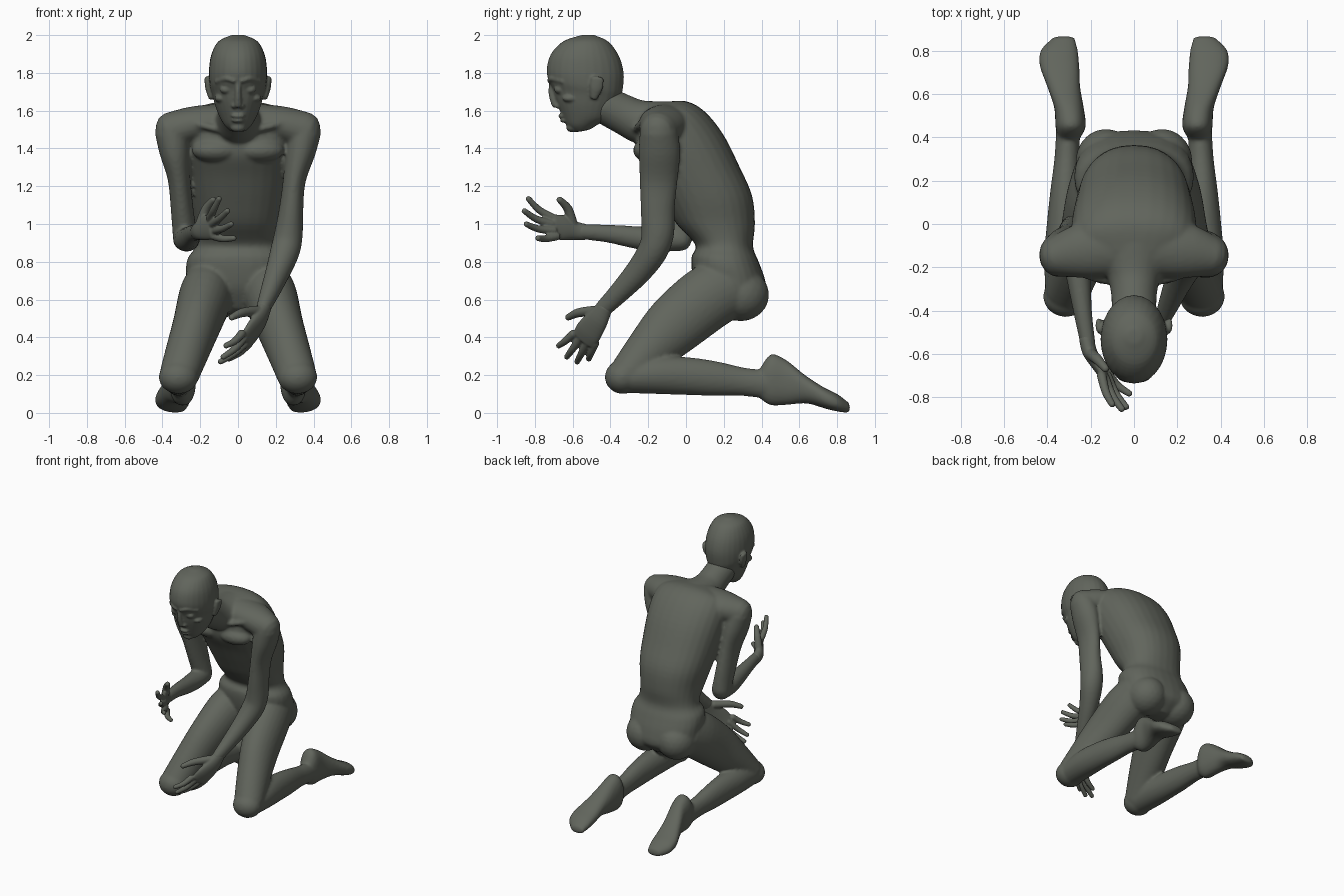
import bpy, bmesh, math
from mathutils import Vector as V, Matrix

clay = bpy.data.materials.new("dark grey green")
clay.diffuse_color = (0.12, 0.13, 0.108, 1)


def loft(bm, rings, p=2.0, cap=0.8, n=28, sub=4):
    """Skin over smoothed oval rings (centre, half axis, half axis) with domed ends."""
    out = []
    for i in range(len(rings) - 1):
        q = [rings[max(0, min(len(rings) - 1, i + k))] for k in (-1, 0, 1, 2)]
        for j in range(sub + (i == len(rings) - 2)):
            t = j / sub
            out.append([0.5 * (2 * b + (c - a) * t + (2 * a - 5 * b + 4 * c - d) * t * t
                               + (3 * b - a - 3 * c + d) * t ** 3) for a, b, c, d in zip(*q)])

    def dome(r, nxt):
        d = (r[0] - nxt[0]).normalized() * min(r[1].length, r[2].length) * cap
        return [[r[0] + d * math.sin(w), r[1] * math.cos(w), r[2] * math.cos(w)]
                for w in (0.5, 1.0, 1.4)]
    out = dome(out[0], out[1])[::-1] + out + dome(out[-1], out[-2])
    loops = []
    for c, u, v in out:
        ring = []
        for k in range(n):
            x, y = math.cos(2 * math.pi * k / n), math.sin(2 * math.pi * k / n)
            x, y = (math.copysign(abs(w) ** (2 / p), w) for w in (x, y))
            ring.append(bm.verts.new(c + u * x + v * y))
        loops.append(ring)
    for a, b in zip(loops, loops[1:]):
        for k in range(n):
            bm.faces.new((a[k], a[(k + 1) % n], b[(k + 1) % n], b[k]))
    bm.faces.new(loops[0])
    bm.faces.new(loops[-1][::-1])


def tube(bm, pts, hint=(1, 0, 0), s=1, cap=0.8):
    """Limb along points (x, y, z, half width, half depth); s mirrors in x."""
    cs = [V((s * p[0], p[1], p[2])) for p in pts]
    rings = []
    for i, p in enumerate(pts):
        t = (cs[min(i + 1, len(cs) - 1)] - cs[max(i - 1, 0)]).normalized()
        u = V(hint)
        u = (u - t * u.dot(t)).normalized()
        rings.append((cs[i], u * p[3], t.cross(u) * p[4]))
    loft(bm, rings, cap=cap)


def bands(bm, rows, p=2.0, cap=0.3, s=1):
    """Form from side-view sections: (y, z) to (y, z), half width, centre x."""
    rings = []
    for y0, z0, y1, z1, w, cx in rows:
        f, b = V((s * cx, y0, z0)), V((s * cx, y1, z1))
        rings.append(((f + b) / 2, V((w, 0, 0)), (b - f) / 2))
    loft(bm, rings, p, cap)


def ball(bm, c, r):
    bmesh.ops.create_icosphere(bm, subdivisions=3, radius=1,
                               matrix=Matrix.Translation(c) @ Matrix.Diagonal((*r, 1)))


def finish(bm, name, voxel, smooth):
    """Fuse the overlapping forms into one smooth skin."""
    bmesh.ops.recalc_face_normals(bm, faces=bm.faces)
    me = bpy.data.meshes.new(name)
    bm.to_mesh(me)
    bm.free()
    me.materials.append(clay)
    for f in me.polygons:
        f.use_smooth = True
    ob = bpy.data.objects.new(name, me)
    bpy.context.collection.objects.link(ob)
    r = ob.modifiers.new("fuse", 'REMESH')
    r.mode, r.voxel_size, r.use_smooth_shade = 'VOXEL', voxel, True
    m = ob.modifiers.new("soften", 'SMOOTH')
    m.factor, m.iterations = 0.5, smooth


# ---- body: torso and pelvis
bm = bmesh.new()
bands(bm, [(.10, .57, .36, .53, .12, 0), (.05, .66, .43, .60, .25, 0),
           (.03, .76, .42, .70, .275, 0), (.03, .83, .385, .80, .268, 0),
           (.05, .89, .355, .88, .225, 0), (-.05, 1.0, .365, 1.0, .228, 0),
           (-.12, 1.12, .35, 1.15, .255, 0), (-.19, 1.25, .285, 1.30, .275, 0),
           (-.25, 1.35, .20, 1.47, .29, 0), (-.265, 1.42, .10, 1.595, .29, 0),
           (-.26, 1.47, .0, 1.65, .26, 0), (-.27, 1.49, -.12, 1.645, .18, 0)], p=2.25)
# shoulder girdle
tube(bm, [(-.36, -.15, 1.49, .095, .1), (-.22, -.12, 1.53, .13, .095), (0, -.1, 1.54, .14, .1),
          (.22, -.12, 1.53, .13, .095), (.36, -.15, 1.49, .095, .1)], hint=(0, 1, 0))
# neck
tube(bm, [(0, -.10, 1.53, .18, .12), (0, -.24, 1.54, .125, .115), (0, -.33, 1.58, .105, .105),
          (0, -.43, 1.63, .105, .10)])
for s in (-1, 1):
    # chest, collarbone, buttock
    ball(bm, (s * .115, -.195, 1.39), (.13, .085, .065))
    tube(bm, [(.04, -.275, 1.485, .018, .018), (.18, -.25, 1.52, .018, .018),
              (.33, -.19, 1.565, .02, .02)], hint=(0, 1, 0), s=s)
    ball(bm, (s * .13, .29, .625), (.14, .15, .14))
    # thigh, knee, shin
    tube(bm, [(.15, .23, .67, .13, .165), (.175, .11, .605, .14, .172), (.22, -.06, .465, .125, .16),
              (.265, -.19, .335, .115, .13), (.31, -.31, .205, .105, .1)], s=s)
    ball(bm, (s * .315, -.335, .19), (.105, .095, .09))
    tube(bm, [(.315, -.32, .19, .095, .085), (.32, -.15, .2, .095, .1), (.32, 0, .195, .083, .1),
              (.317, .15, .182, .07, .092), (.31, .3, .165, .058, .075),
              (.305, .43, .15, .055, .075)], s=s)
    # foot, sole turned up
    bands(bm, [(.40, .07, .395, .24, .05, .30), (.45, .04, .45, .31, .07, .293),
               (.54, .043, .53, .28, .068, .30), (.64, .05, .63, .20, .076, .325),
               (.74, .022, .73, .135, .092, .345), (.81, .006, .80, .10, .085, .345),
               (.862, .0, .86, .055, .05, .325)], p=2.3, s=s)
# left arm, hanging forward
tube(bm, [(.35, -.145, 1.49, .09, .1), (.33, -.14, 1.38, .08, .11), (.298, -.145, 1.23, .06, .1),
          (.282, -.15, 1.08, .064, .09), (.268, -.15, .95, .075, .087), (.25, -.175, .86, .078, .08),
          (.212, -.25, .75, .066, .07), (.165, -.36, .63, .05, .055), (.13, -.445, .545, .036, .045)])
# right arm, forearm held level
tube(bm, [(-.35, -.145, 1.49, .09, .1), (-.335, -.13, 1.38, .08, .11), (-.312, -.1, 1.24, .06, .1),
          (-.295, -.06, 1.07, .06, .088), (-.28, -.03, .93, .065, .072)])
tube(bm, [(-.28, -.02, .92, .065, .062), (-.27, -.14, .918, .065, .064),
          (-.255, -.26, .928, .055, .06), (-.235, -.42, .95, .042, .047),
          (-.21, -.57, .96, .034, .04)])
finish(bm, "body", .011, 4)

# ---- head
bm = bmesh.new()
bands(bm, [(-.56, 1.998, -.48, 1.998, .04, 0), (-.65, 1.967, -.41, 1.965, .105, 0),
           (-.715, 1.90, -.355, 1.89, .142, 0), (-.737, 1.82, -.33, 1.80, .154, 0),
           (-.728, 1.76, -.335, 1.71, .150, 0), (-.705, 1.71, -.35, 1.66, .136, 0),
           (-.688, 1.65, -.38, 1.60, .12, 0), (-.66, 1.58, -.41, 1.555, .098, 0),
           (-.63, 1.52, -.46, 1.53, .073, 0), (-.59, 1.488, -.50, 1.505, .045, 0)], cap=.1)
# nose, lips, chin
tube(bm, [(0, -.712, 1.745, .015, .014), (0, -.71, 1.69, .016, .018),
          (0, -.69, 1.632, .022, .022)])
ball(bm, (0, -.655, 1.572), (.038, .022, .011))
ball(bm, (0, -.645, 1.548), (.034, .022, .012))
ball(bm, (0, -.603, 1.512), (.04, .032, .027))
for s in (-1, 1):
    # nostril, eye, brow, cheekbone, ear
    ball(bm, (s * .02, -.678, 1.625), (.015, .018, .014))
    ball(bm, (s * .062, -.668, 1.712), (.034, .03, .024))
    tube(bm, [(.018, -.722, 1.758, .014, .014), (.06, -.708, 1.77, .015, .015),
              (.112, -.65, 1.755, .014, .014)], hint=(0, 0, 1), s=s)
    ball(bm, (s * .09, -.61, 1.665), (.035, .045, .022))
    tube(bm, [(.142, -.487, 1.67, .015, .02), (.156, -.475, 1.72, .017, .034),
              (.164, -.468, 1.77, .014, .034)], s=s)
finish(bm, "head", .007, 3)

# ---- left hand
bm = bmesh.new()
W = (-.3, -.85, .45)
tube(bm, [(.14, -.43, .56, .044, .036), (.115, -.47, .495, .062, .034),
          (.075, -.515, .43, .074, .028), (.045, -.54, .39, .07, .022)], hint=W)
for a, b in [((.02, -.595, .42), (-.065, -.675, .355)), ((.03, -.56, .395), (-.08, -.632, .295)),
             ((.045, -.52, .375), (-.095, -.577, .27)), ((.06, -.48, .37), (-.05, -.515, .285))]:
    a, b = V(a), V(b)
    mid = (a + b) / 2 + V((.005, -.005, -.008))
    tube(bm, [(*a, .022, .022), (*mid, .019, .019), (*b, .015, .015)], hint=W)
tube(bm, [(.1, -.48, .54, .028, .028), (.02, -.57, .53, .024, .024),
          (-.035, -.625, .505, .017, .017)], hint=(0, 0, 1))
finish(bm, "left_hand", .006, 2)

# ---- right hand, fingers spread
bm = bmesh.new()
W = (-.1, .1, 1)
tube(bm, [(-.22, -.53, .957, .042, .034), (-.205, -.59, .965, .05, .034),
          (-.17, -.65, .98, .066, .028), (-.14, -.7, .985, .066, .022)], hint=W)
for a, b in [((-.15, -.70, 1.03), (-.1, -.835, 1.135)), ((-.135, -.71, 1.0), (-.055, -.857, 1.07)),
             ((-.125, -.70, .965), (-.035, -.847, 1.0)), ((-.125, -.685, .935), (-.02, -.785, .925))]:
    a, b = V(a), V(b)
    mid = (a + b) / 2 + V((-.005, -.01, -.008))
    tube(bm, [(*a, .022, .022), (*mid, .019, .019), (*b, .015, .015)], hint=W)
tube(bm, [(-.2, -.6, .995, .028, .028), (-.17, -.625, 1.08, .024, .024),
          (-.13, -.67, 1.13, .017, .017)])
finish(bm, "right_hand", .006, 2)
